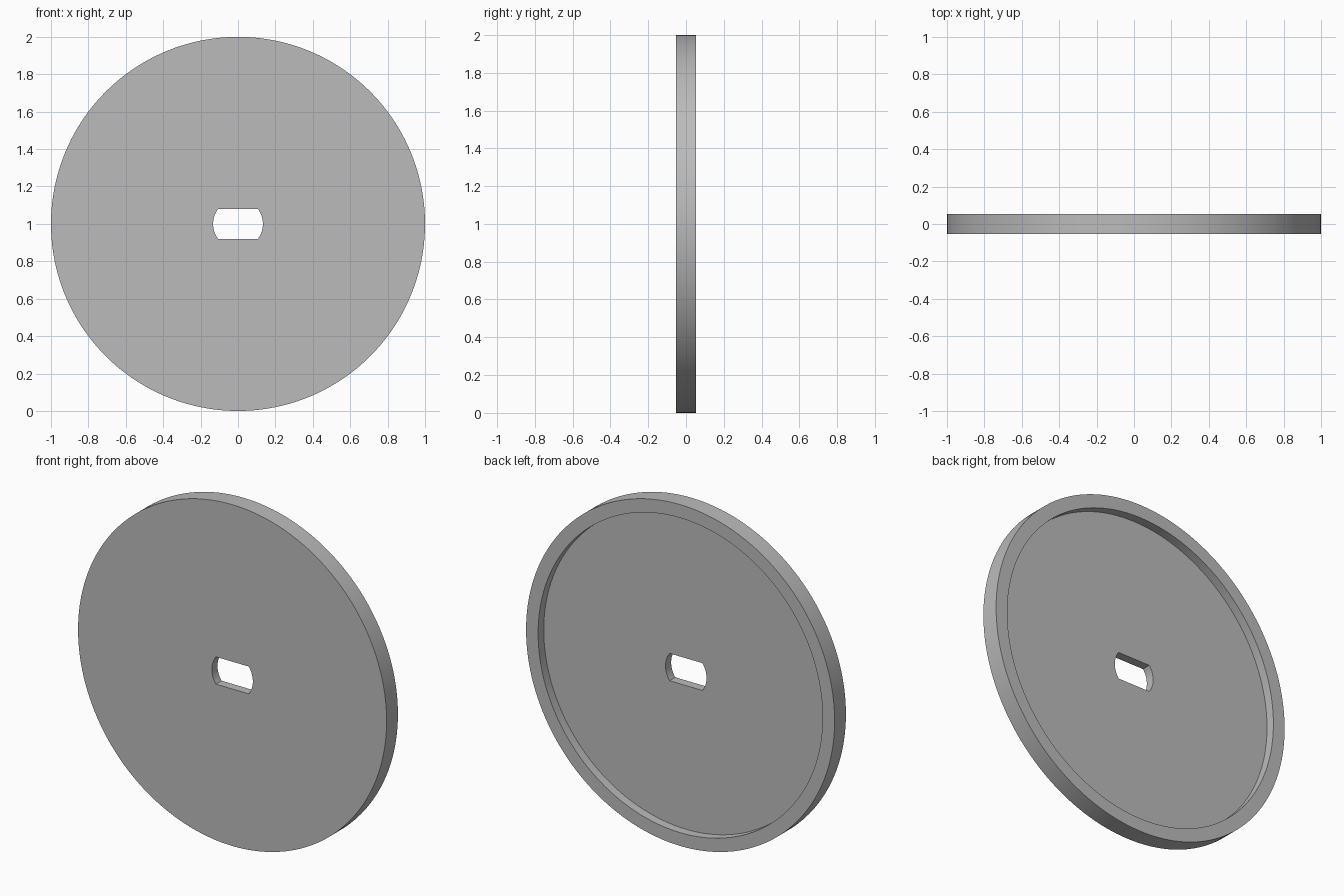
import bpy
import bmesh
from math import asin, cos, sin, pi, radians
from mathutils import Matrix

RADIUS, HALF = 1.0, 0.0525              # disc radius and half thickness
RECESS_R, FLOOR_Y = 0.922, 0.0          # recess in the back, floor position
HOLE_R, HOLE_H = 0.133, 0.08            # double-D hole: radius, half height

cube = bpy.data.objects.get("Cube")
if cube:
    bpy.data.objects.remove(cube, do_unlink=True)

grey = bpy.data.materials.new("plain grey")
grey.use_nodes = True
colour = (0.5, 0.5, 0.5, 1)
grey.diffuse_color = colour
grey.node_tree.nodes["Principled BSDF"].inputs["Base Color"].default_value = colour


def circle(radius, count=160):
    return [(radius * cos(2 * pi * i / count), radius * sin(2 * pi * i / count))
            for i in range(count)]


def double_d(radius, half_height, steps=16):
    """Circle outline cut flat at the top and bottom."""
    limit = asin(half_height / radius)
    angles = [side + limit * (2 * i / steps - 1)
              for side in (0, pi) for i in range(steps + 1)]
    return [(radius * cos(a), radius * sin(a)) for a in angles]


def prism(name, outline, y0, y1):
    """Extrude an x-z outline from y0 to y1."""
    bm = bmesh.new()
    face = bm.faces.new([bm.verts.new((x, y0, z + RADIUS)) for x, z in outline])
    new = bmesh.ops.extrude_face_region(bm, geom=[face])["geom"]
    verts = [v for v in new if isinstance(v, bmesh.types.BMVert)]
    bmesh.ops.translate(bm, verts=verts, vec=(0, y1 - y0, 0))
    bmesh.ops.recalc_face_normals(bm, faces=bm.faces)
    mesh = bpy.data.meshes.new(name)
    bm.to_mesh(mesh)
    bm.free()
    mesh.materials.append(grey)
    obj = bpy.data.objects.new(name, mesh)
    bpy.context.collection.objects.link(obj)
    return obj


# Disc with a shallow recess in the back and a slot through the middle
disc = prism("rimmed_disc", circle(RADIUS), -HALF, HALF)
cutters = [prism("recess_cutter", circle(RECESS_R), FLOOR_Y, 2 * HALF),
           prism("slot_cutter", double_d(HOLE_R, HOLE_H), -2 * HALF, 2 * HALF)]

bpy.ops.object.select_all(action="DESELECT")
disc.select_set(True)
bpy.context.view_layer.objects.active = disc
for cutter in cutters:
    cutter.hide_render = True
    mod = disc.modifiers.new(cutter.name, "BOOLEAN")
    mod.operation, mod.solver, mod.object = "DIFFERENCE", "EXACT", cutter
    bpy.ops.object.modifier_apply(modifier=mod.name)
    bpy.data.objects.remove(cutter, do_unlink=True)

# Round walls smooth, corners sharp
bpy.ops.object.shade_smooth_by_angle(angle=radians(30))
